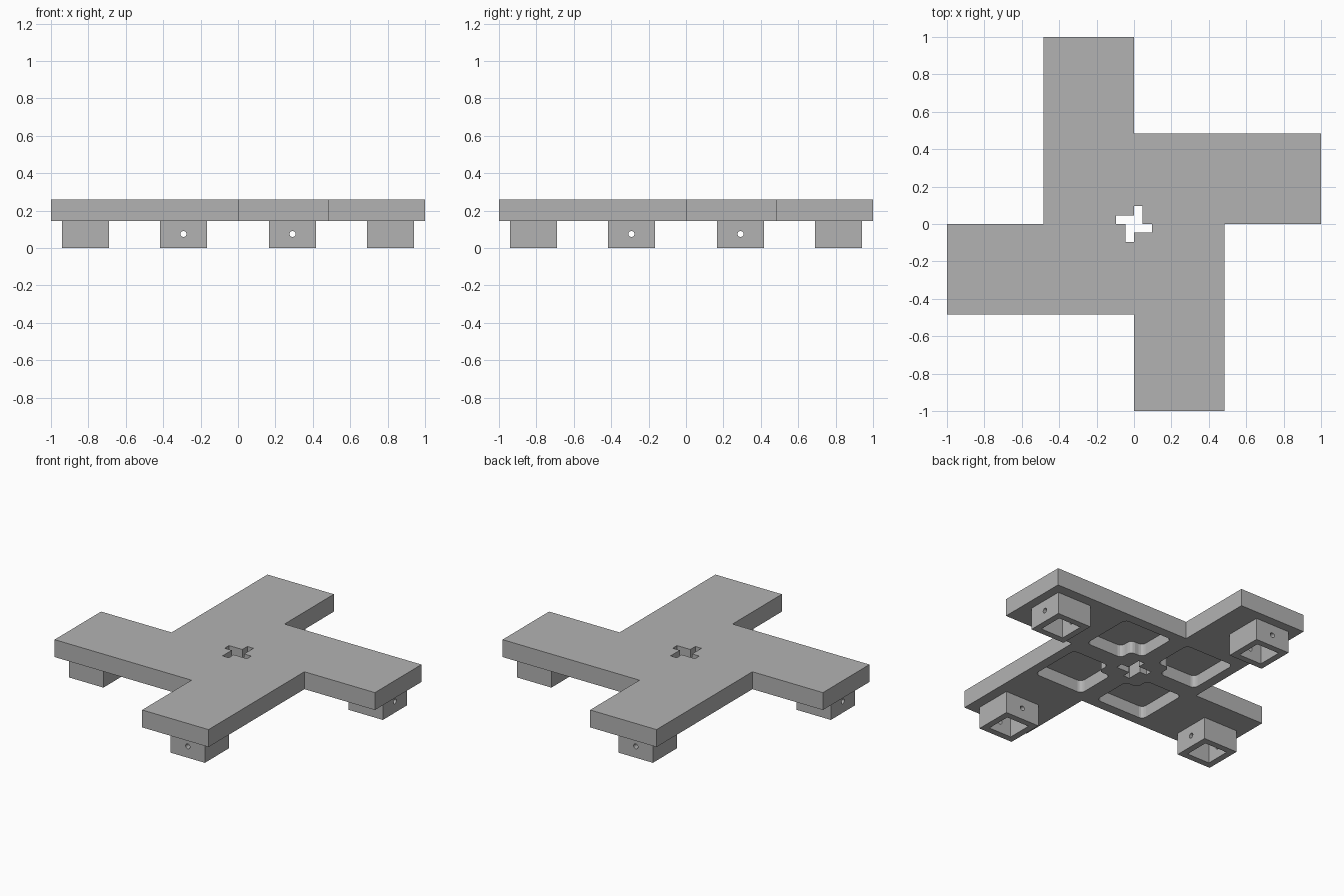
import bpy, bmesh, math
from mathutils import Matrix

cube = bpy.data.objects.get("Cube")
if cube:
    bpy.data.objects.remove(cube)

grey = bpy.data.materials.new("plain_grey")
grey.use_nodes = True
colour = (0.45, 0.45, 0.45, 1)
grey.diffuse_color = colour
grey.node_tree.nodes["Principled BSDF"].inputs["Base Color"].default_value = colour


def turn(points, quarter):
    """Rotate 2D points by quarter turns."""
    for _ in range(quarter % 4):
        points = [(-y, x) for x, y in points]
    return points


def rect(cx, cy, half):
    return [(cx - half, cy - half), (cx + half, cy - half),
            (cx + half, cy + half), (cx - half, cy + half)]


def prism(name, points, z0, z1, rounding=0):
    """Extrude a 2D outline, optionally with rounded corners."""
    bm = bmesh.new()
    bm.faces.new([bm.verts.new((x, y, z0)) for x, y in points])
    if rounding:
        bmesh.ops.bevel(bm, geom=bm.verts[:], offset=rounding, segments=3,
                        profile=0.5, affect='VERTICES')
    top = bmesh.ops.extrude_face_region(bm, geom=bm.faces[:])["geom"]
    bmesh.ops.translate(bm, vec=(0, 0, z1 - z0),
                        verts=[g for g in top if isinstance(g, bmesh.types.BMVert)])
    bmesh.ops.recalc_face_normals(bm, faces=bm.faces[:])
    return make(name, bm)


def make(name, bm):
    mesh = bpy.data.meshes.new(name)
    bm.to_mesh(mesh)
    bm.free()
    mesh.materials.append(grey)
    obj = bpy.data.objects.new(name, mesh)
    bpy.context.collection.objects.link(obj)
    return obj


def cut(obj, cutter):
    """Subtract the cutter and discard it."""
    mod = obj.modifiers.new("cut", 'BOOLEAN')
    mod.operation, mod.solver, mod.object = 'DIFFERENCE', 'EXACT', cutter
    graph = bpy.context.evaluated_depsgraph_get()
    mesh = bpy.data.meshes.new_from_object(obj.evaluated_get(graph))
    obj.modifiers.clear()
    obj.data = mesh
    bpy.data.objects.remove(cutter)


LOW, HIGH, ARM = 0.145, 0.26, 0.485

# Pinwheel plate with four offset arms
outline = [p for q in range(4) for p in turn([(0, 1), (-ARM, 1), (-ARM, 0)], q)]
plate = prism("plate", outline, LOW, HIGH)

# Pinwheel slot through the middle
slot = [p for q in range(4)
        for p in turn([(0, 0.045), (0, 0.097), (0.045, 0.097)], -q)]
cut(plate, prism("slot_cutter", slot, LOW - 0.1, HIGH + 0.1))

# Four notched pockets in the underside
a, n, b = 0.06, 0.15, 0.42
pocket = [(n, a), (b, a), (b, b), (a, b), (a, n), (n, n)]
for q in range(4):
    cut(plate, prism("pocket_cutter", turn(pocket, q), LOW - 0.1, LOW + 0.08, 0.03))

# Hollow square feet, each drilled along its arm
names = ["left_foot", "back_foot", "right_foot", "front_foot"]
for q, name in enumerate(names):
    cx, cy = turn([(0.816, 0.292)], q)[0]
    foot = prism(name, rect(cx, cy, 0.125), 0, LOW)
    cut(foot, prism("hollow_cutter", rect(cx, cy, 0.083), -0.1, LOW + 0.1))
    bm = bmesh.new()
    place = (Matrix.Translation((cx, cy, 0.075)) @ Matrix.Rotation(q * math.pi / 2, 4, 'Z')
             @ Matrix.Rotation(math.pi / 2, 4, 'Y'))
    bmesh.ops.create_cone(bm, cap_ends=True, segments=24, radius1=0.016,
                          radius2=0.016, depth=0.4, matrix=place)
    cut(foot, make("drill_cutter", bm))
